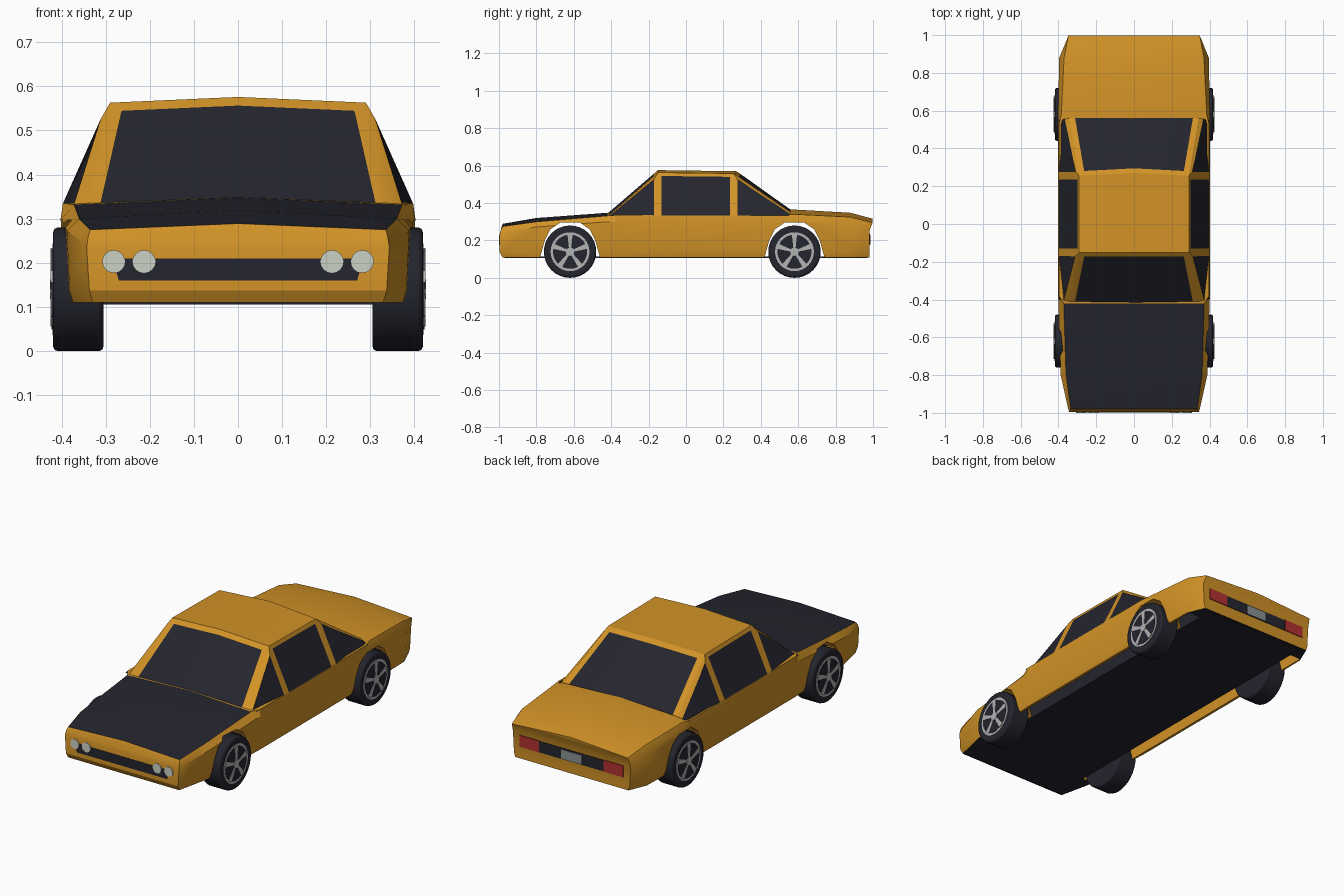
import bpy
import bmesh
from math import sin, cos, pi, radians
from mathutils import Vector

default = bpy.data.objects.get("Cube")
if default:
    bpy.data.objects.remove(default, do_unlink=True)


def make_material(name, red, green, blue):
    material = bpy.data.materials.new(name)
    material.use_nodes = True
    colour = (red, green, blue, 1)
    material.diffuse_color = colour
    shader = material.node_tree.nodes["Principled BSDF"]
    shader.inputs["Base Color"].default_value = colour
    shader.inputs["Roughness"].default_value = 0.7
    return material


orange = make_material("orange paint", 0.64, 0.29, 0.02)
dark = make_material("dark glass and rubber", 0.018, 0.018, 0.028)
silver = make_material("rim silver", 0.45, 0.46, 0.46)
lamp = make_material("headlamp white", 0.6, 0.64, 0.56)
red_lens = make_material("tail lamp red", 0.45, 0.03, 0.03)
plate_grey = make_material("plate grey", 0.25, 0.28, 0.29)


def finish(name, bm, materials, smooth=True):
    bmesh.ops.recalc_face_normals(bm, faces=bm.faces[:])
    mesh = bpy.data.meshes.new(name)
    bm.to_mesh(mesh)
    bm.free()
    for material in materials:
        mesh.materials.append(material)
    obj = bpy.data.objects.new(name, mesh)
    bpy.context.collection.objects.link(obj)
    if smooth:
        smooth_object(obj)
    return obj


def smooth_object(obj):
    bpy.ops.object.select_all(action='DESELECT')
    obj.select_set(True)
    bpy.context.view_layer.objects.active = obj
    bpy.ops.object.shade_smooth_by_angle(angle=radians(25))


def prism(name, outline, start, end, axis, material, smooth=False):
    """Extrude an outline (side coordinate, height) along x or y."""
    bm = bmesh.new()

    def place(point, depth):
        u, z = point
        return bm.verts.new((depth, u, z) if axis == "x" else (u, depth, z))

    near = [place(p, start) for p in outline]
    far = [place(p, end) for p in outline]
    bm.faces.new(near)
    bm.faces.new(far)
    for i in range(len(outline)):
        j = (i + 1) % len(outline)
        bm.faces.new((near[i], near[j], far[j], far[i]))
    return finish(name, bm, [material], smooth)


def circle(u, z, radius, sides=32):
    angles = [2 * pi * i / sides for i in range(sides)]
    return [(u + radius * cos(a), z + radius * sin(a)) for a in angles]


def box(u0, u1, z0, z1):
    return [(u0, z0), (u1, z0), (u1, z1), (u0, z1)]


def paint_inset(bm, faces, thickness):
    bmesh.ops.inset_region(bm, faces=faces, thickness=thickness, use_even_offset=True)
    for face in faces:
        face.material_index = 1


# Lower body: cross-sections lofted from nose to tail
# y, shoulder half width, shoulder z, top edge half width, top edge z, crown z
stations = [
    (-0.996, 0.343, 0.235, 0.34, 0.258, 0.262),
    (-0.98, 0.348, 0.245, 0.335, 0.275, 0.289),
    (-0.8, 0.388, 0.272, 0.36, 0.3, 0.32),
    (-0.42, 0.4, 0.3, 0.372, 0.332, 0.348),
    (-0.38, 0.402, 0.3, 0.397, 0.335, 0.35),
    (0.53, 0.402, 0.3, 0.397, 0.335, 0.365),
    (0.58, 0.402, 0.3, 0.385, 0.34, 0.365),
    (0.88, 0.396, 0.285, 0.37, 0.325, 0.348),
    (0.98, 0.354, 0.25, 0.348, 0.295, 0.316),
]
bm = bmesh.new()
rings = []
for y, w, zs, we, ze, zc in stations:
    half = [(w - 0.014, 0.11), (w - 0.006, 0.137), (w, zs), (we, ze)]
    outline = half + [(0, zc)] + [(-x, z) for x, z in reversed(half)]
    rings.append([bm.verts.new((x, y, z)) for x, z in outline])
hood = []
for k in range(len(rings) - 1):
    a, b = rings[k], rings[k + 1]
    for i in range(9):
        j = (i + 1) % 9
        face = bm.faces.new((a[i], a[j], b[j], b[i]))
        if k in (1, 2) and i in (3, 4):
            hood.append(face)
for ring in (rings[0], rings[-1]):
    for i in range(3):
        bm.faces.new((ring[i], ring[i + 1], ring[7 - i], ring[8 - i]))
    bm.faces.new(ring[3:6])
# tucked chin and overhanging tail lip
for i in (0, 8):
    rings[0][i].co.y += 0.015
for i in (3, 4, 5):
    rings[0][i].co.y += 0.006
    rings[-1][i].co.y += 0.018
paint_inset(bm, hood, 0.026)
body = finish("body", bm, [orange, dark], smooth=False)

# Wheel arches and hollow sills are cut out of the body
arch_half = [(0.165, 0.05), (0.16, 0.11), (0.135, 0.2), (0.105, 0.26), (0.05, 0.297)]
arch = arch_half + [(-u, z) for u, z in reversed(arch_half)]
axles = {"front": -0.62, "rear": 0.58}
cutters = [prism("arch_cutter", [(u + y, z) for u, z in arch], -0.6, 0.6, "x", orange)
           for y in axles.values()]
for side in (-1, 1):
    cutters.append(prism("sill_cutter", box(side * 0.305, side * 0.374, 0.04, 0.24),
                         -0.77, 0.89, "y", orange))
for cutter in cutters:
    cutter.hide_render = True
    cut = body.modifiers.new("cut", 'BOOLEAN')
    cut.operation = 'DIFFERENCE'
    cut.solver = 'EXACT'
    cut.object = cutter
    bpy.context.view_layer.objects.active = body
    bpy.ops.object.modifier_apply(modifier=cut.name)
    bpy.data.objects.remove(cutter, do_unlink=True)
for face in body.data.polygons:
    x, y, z = face.center
    inner_wall = abs(abs(x) - 0.305) < 0.002 and abs(face.normal.x) > 0.9
    underside = face.normal.z < -0.9 and z < 0.12 and abs(x) < 0.31
    if inner_wall or underside:
        face.material_index = 1
smooth_object(body)

# Floor pan
prism("floor_pan", box(-0.305, 0.305, 0.106, 0.114), -0.97, 0.97, "y", dark)

# Cabin with inset windows
bm = bmesh.new()
centre = [bm.verts.new(p) for p in
          ((0, -0.415, 0.348), (0, -0.15, 0.576), (0, 0.27, 0.57), (0, 0.56, 0.364))]
screens = {"front": [], "rear": []}
side_windows, plain = [], []
for side in (-1, 1):
    def v(x, y, z):
        return bm.verts.new((side * x, y, z))
    front_low, front_belt = v(0.342, -0.41, 0.335), v(0.398, -0.4, 0.332)
    door_front, door_rear = v(0.398, -0.15, 0.332), v(0.398, 0.255, 0.332)
    rear_belt, rear_low = v(0.398, 0.55, 0.332), v(0.342, 0.56, 0.35)
    roof_front, roof_rear = v(0.29, -0.15, 0.563), v(0.29, 0.255, 0.558)
    screens["front"].append(bm.faces.new((centre[0], front_low, roof_front, centre[1])))
    screens["rear"].append(bm.faces.new((centre[3], rear_low, roof_rear, centre[2])))
    bm.faces.new((centre[1], roof_front, roof_rear, centre[2]))
    side_windows += [
        bm.faces.new((front_low, front_belt, door_front, roof_front)),
        bm.faces.new((door_front, door_rear, roof_rear, roof_front)),
        bm.faces.new((door_rear, rear_belt, rear_low, roof_rear)),
    ]
bmesh.ops.recalc_face_normals(bm, faces=bm.faces[:])
for screen in screens.values():
    paint_inset(bm, screen, 0.03)
for window in side_windows:
    paint_inset(bm, [window], 0.02)
finish("cabin", bm, [orange, dark])

# Nose: grille and paired headlamps
prism("grille", [(-0.27, 0.16), (0.27, 0.16), (0.285, 0.21), (-0.285, 0.21)],
      -0.998, -0.99, "y", dark)
for side, label in ((1, "left"), (-1, "right")):
    for x, spot in ((0.282, "outer"), (0.213, "inner")):
        prism(f"headlamp_{label}_{spot}", circle(side * x, 0.203, 0.026, 16),
              -1.0, -0.992, "y", lamp)

# Tail: lamp bar and number plate
prism("tail_bar", box(-0.2, 0.2, 0.175, 0.235), 0.976, 0.983, "y", dark)
prism("number_plate", box(-0.062, 0.062, 0.178, 0.228), 0.978, 0.986, "y", plate_grey)
for side, label in ((1, "left"), (-1, "right")):
    prism(f"tail_lamp_{label}", box(side * 0.195, side * 0.312, 0.175, 0.237),
          0.977, 0.985, "y", red_lens)

# Wheels: tyre, rim ring, dark dish, tapered spokes and hub
for axle, y in axles.items():
    for side, label in ((1, "left"), (-1, "right")):
        name = f"{axle}_{label}"
        hub = 0.14

        def disc(part, radius, start, end, material):
            return prism(f"{part}_{name}", circle(y, hub, radius), side * start,
                         side * end, "x", material, smooth=True)

        tyre = disc("tyre", 0.14, 0.305, 0.419, dark)
        bevel = tyre.modifiers.new("rounded shoulder", 'BEVEL')
        bevel.width = 0.01
        bevel.segments = 2
        bevel.limit_method = 'ANGLE'
        disc("rim_ring", 0.104, 0.415, 0.421, silver)
        disc("rim_dish", 0.091, 0.416, 0.423, dark)
        for n in range(5):
            along = Vector((cos(pi / 2 + n * 2 * pi / 5), sin(pi / 2 + n * 2 * pi / 5)))
            across = Vector((-along.y, along.x))
            corners = [along * r + across * w for r, w in
                       ((0.018, -0.006), (0.094, -0.014), (0.094, 0.014), (0.018, 0.006))]
            prism(f"spoke_{n}_{name}", [(y + c.x, hub + c.y) for c in corners],
                  side * 0.418, side * 0.425, "x", silver)
        disc("hub_cap", 0.022, 0.418, 0.426, silver)
